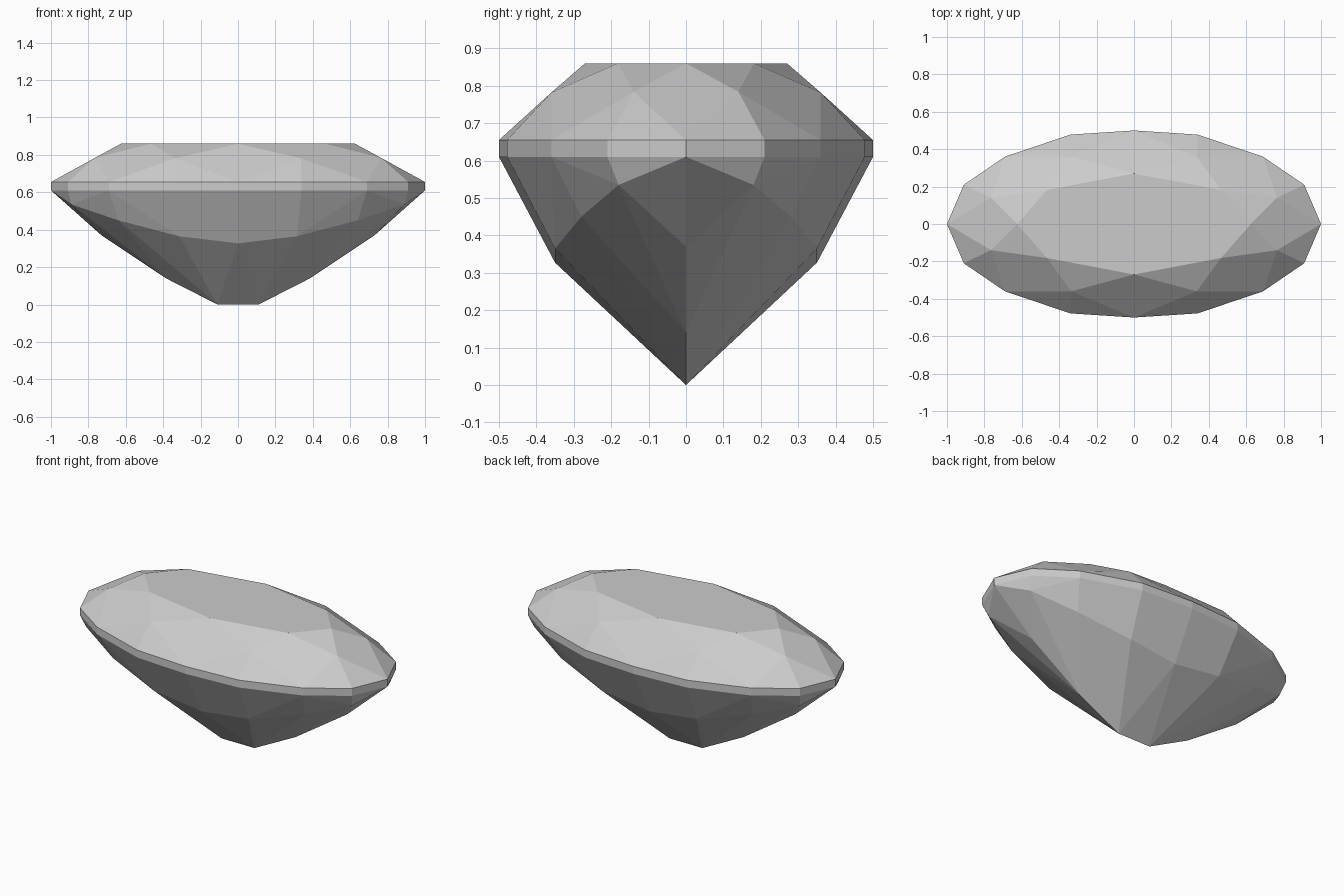
import bpy
import bmesh
import math

cube = bpy.data.objects.get("Cube")
if cube:
    bpy.data.objects.remove(cube, do_unlink=True)

# Stone colour
stone = bpy.data.materials.new("grey stone")
stone.use_nodes = True
colour = (0.6, 0.6, 0.6, 1.0)
stone.diffuse_color = colour
stone.node_tree.nodes["Principled BSDF"].inputs["Base Color"].default_value = colour

# One quadrant of each ring of facet corners
girdle = [(1, 0), (0.91, 0.21), (0.69, 0.36), (0.34, 0.478), (0, 0.5)]
table = [(0.625, 0, 0.86), (0.465, 0.182, 0.86), (0, 0.27, 0.86)]
crown = [(0.765, 0.14, 0.784), (0.335, 0.36, 0.782)]
pavilion = [(0.89, 0.18, 0.535), (0.64, 0.28, 0.45), (0.315, 0.35, 0.365), (0, 0.35, 0.327)]
keel = [(0.73, 0, 0.37), (0.385, 0, 0.14), (0.11, 0, 0)]
quadrant = table + crown + pavilion + keel
for z in (0.61, 0.655):
    quadrant += [(x, y, z) for x, y in girdle]

# Mirror into all four quadrants and wrap in a faceted shell
corners = sorted({(sx * x + 0.0, sy * y + 0.0, z)
                  for x, y, z in quadrant for sx in (-1, 1) for sy in (-1, 1)})
bm = bmesh.new()
for corner in corners:
    bm.verts.new(corner)
bmesh.ops.convex_hull(bm, input=bm.verts[:])
bmesh.ops.dissolve_limit(bm, angle_limit=math.radians(2), verts=bm.verts[:], edges=bm.edges[:])
bmesh.ops.recalc_face_normals(bm, faces=bm.faces[:])

mesh = bpy.data.meshes.new("oval_gem")
bm.to_mesh(mesh)
bm.free()
mesh.materials.append(stone)
gem = bpy.data.objects.new("oval_gem", mesh)
bpy.context.collection.objects.link(gem)
